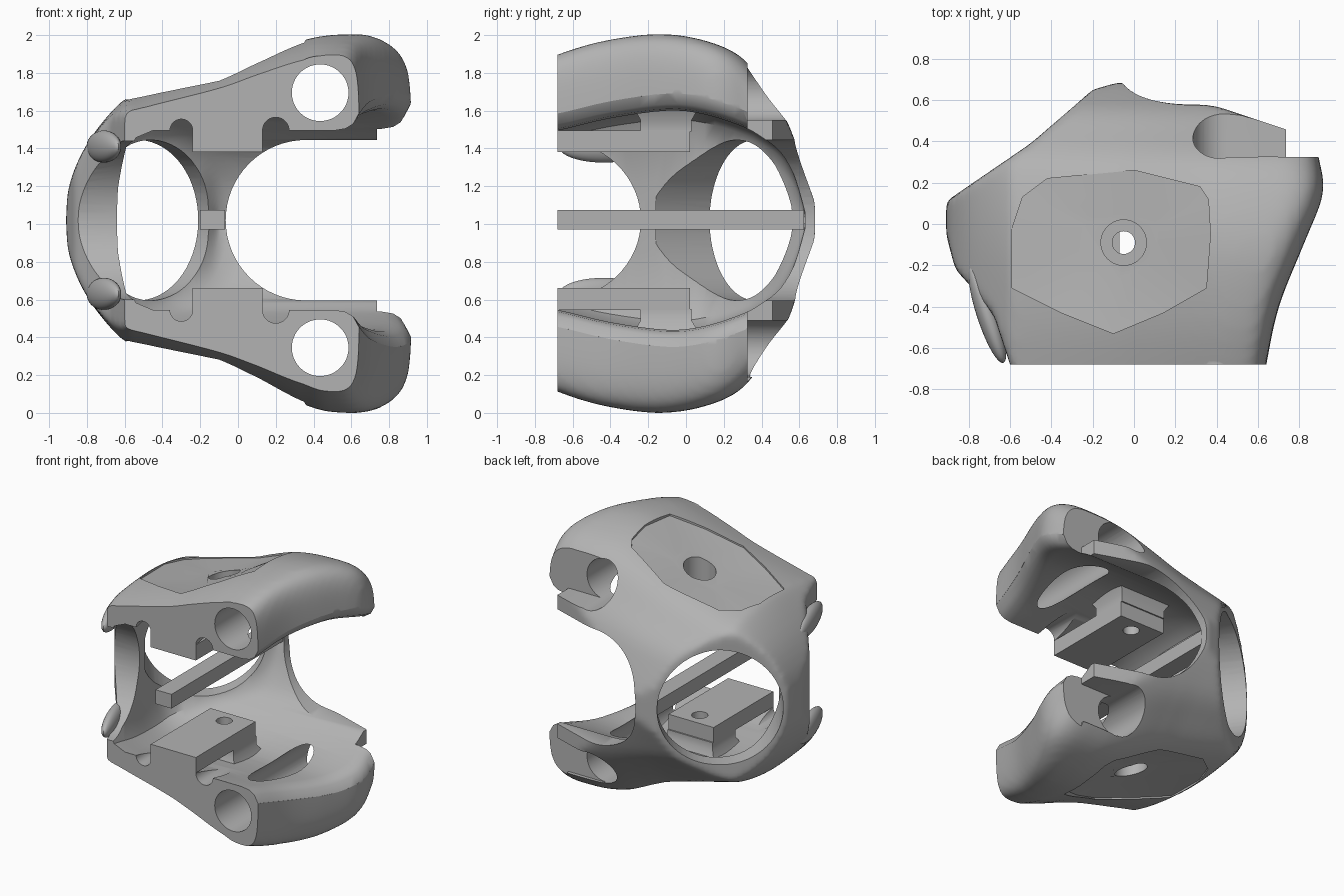
import bpy
import bmesh
from math import radians
from mathutils import Vector, Matrix

if "Cube" in bpy.data.objects:
    bpy.data.objects.remove(bpy.data.objects["Cube"], do_unlink=True)

MID = 1.02      # height of the mirror plane
FRONT = -0.68   # flat front cut

grey = bpy.data.materials.new("plain grey")
grey.use_nodes = True
grey.diffuse_color = (0.45, 0.45, 0.45, 1)
grey.node_tree.nodes["Principled BSDF"].inputs["Base Color"].default_value = (0.45, 0.45, 0.45, 1)


def finish(name, bm):
    bmesh.ops.recalc_face_normals(bm, faces=bm.faces)
    mesh = bpy.data.meshes.new(name)
    bm.to_mesh(mesh)
    bm.free()
    mesh.materials.append(grey)
    ob = bpy.data.objects.new(name, mesh)
    bpy.context.collection.objects.link(ob)
    return ob


def loft(name, rings):
    """Skin a list of equal-length rings and cap the ends."""
    bm = bmesh.new()
    rows = [[bm.verts.new(p) for p in ring] for ring in rings]
    n = len(rows[0])
    for a, b in zip(rows, rows[1:]):
        for i in range(n):
            j = (i + 1) % n
            bm.faces.new((a[i], a[j], b[j], b[i]))
    bm.faces.new(rows[0])
    bm.faces.new(rows[-1])
    return finish(name, bm)


def box(name, x, y, z):
    return loft(name, [[(x[0], y[0], h), (x[1], y[0], h), (x[1], y[1], h), (x[0], y[1], h)] for h in z])


def rod(name, center, axis, radius, length, scale=(1, 1, 1)):
    bm = bmesh.new()
    turn = Vector((0, 0, 1)).rotation_difference(Vector(axis)).to_matrix().to_4x4()
    m = Matrix.Translation(center) @ Matrix.Diagonal((*scale, 1)) @ turn
    bmesh.ops.create_cone(bm, cap_ends=True, segments=64, radius1=radius, radius2=radius,
                          depth=length, matrix=m)
    return finish(name, bm)


def apply_mod(ob, kind, **settings):
    mod = ob.modifiers.new(kind, kind)
    for key, value in settings.items():
        setattr(mod, key, value)
    bpy.context.view_layer.objects.active = ob
    bpy.ops.object.modifier_apply(modifier=mod.name)


def boolean(ob, tool, operation="DIFFERENCE"):
    apply_mod(ob, "BOOLEAN", operation=operation, object=tool, solver="EXACT")
    bpy.data.objects.remove(tool, do_unlink=True)


def interp(table, t):
    for (a, va), (b, vb) in zip(table, table[1:]):
        if t <= b:
            return va + (vb - va) * max(0, (t - a) / (b - a))
    return table[-1][1]


def smooth(points, steps=4):
    """Resample a polyline as a flowing curve through its points."""
    pts = [Vector(p) for p in points]
    pts = [pts[0]] + pts + [pts[-1]]
    out = []
    for a, b, c, d in zip(pts, pts[1:], pts[2:], pts[3:]):
        for k in range(steps):
            t = k / steps
            out.append(tuple(b + (c - a) * t / 2 + (2 * a - 5 * b + 4 * c - d) * t**2 / 2
                             + (3 * b - a - 3 * c + d) * t**3 / 2))
    return out + [tuple(pts[-1])]


# Outer body: front outline swept along y, trimmed by the plan outline
height = smooth([(-0.85, 0.82), (-0.68, 0.89), (-0.45, 0.96), (-0.15, 1.0), (0.1, 0.965),
                 (0.3, 0.87), (0.45, 0.67), (0.55, 0.51), (0.62, 0.32), (0.69, 0.1)])
reach = smooth([(-0.85, 0.61), (-0.68, 0.64), (-0.4, 0.7), (-0.1, 0.82), (0.15, 0.915), (0.33, 0.89)])
crest = smooth([(-0.91, 0.02), (-0.89, 0.2), (-0.79, 0.42), (-0.62, 0.625), (-0.5, 0.67), (-0.1, 0.785),
                (0.1, 0.865), (0.37, 0.96), (0.63, 0.985), (0.8, 0.97), (0.89, 0.88), (0.92, 0.68),
                (0.92, 0.3)])
# The underside of the lower prong hangs slightly deeper
sag = [(0.1, 0), (0.5, 0.035), (1, 0.035)]
outline = crest + [(x, -z - interp(sag, x)) for x, z in reversed(crest)]
rings = []
for y, h in height:
    squeeze = (interp(reach, y) - 0.37) / 0.55
    rings.append([(x if x < 0.37 else 0.37 + (x - 0.37) * squeeze, y, MID + z * h)
                  for x, z in outline])
body = loft("shell_body", rings)
plan = [(-0.54, -0.86), (-0.6, -0.68), (-0.68, -0.44), (-0.8, -0.29), (-0.865, -0.22), (-0.91, -0.05),
        (-0.91, 0.11), (-0.5, 0.39), (-0.2, 0.65), (-0.06, 0.69), (0.1, 0.625), (0.4, 0.57),
        (0.76, 0.45), (0.95, 0.33), (0.95, -0.86)]
boolean(body, loft("plan_tool", [[(x, y, z) for x, y in plan] for z in (-0.5, 2.5)]), "INTERSECT")
apply_mod(body, "REMESH", mode="VOXEL", voxel_size=0.025)
apply_mod(body, "SMOOTH", factor=0.5, iterations=7)

# Collars around the front tubes
for s in (1, -1):
    boolean(body, rod("collar_tool", (0.435, -0.7, MID + s * 0.675), (0, 1, 0), 0.195, 0.2), "UNION")

# Flat front, hollow interior with rounded prong undersides, and the open side
boolean(body, box("front_tool", (-2, 2), (-2, FRONT), (-1, 3)))
cavity = smooth([(-0.85, -0.58, 0.46), (-0.68, -0.6, 0.475), (-0.4, -0.62, 0.54), (-0.1, -0.655, 0.58),
                 (0.1, -0.64, 0.56), (0.3, -0.47, 0.495), (0.4, -0.35, 0.44), (0.5, -0.21, 0.36),
                 (0.58, -0.14, 0.22), (0.63, -0.11, 0.05)])
rings = []
for y, left, h in cavity:
    r = interp(reach, y) if y < 0.34 else 1.15
    half = [(left, 0.3 * h), (left + 0.02, 0.75 * h), (left + 0.06, 0.92 * h), (left + 0.15, h),
            (r - 0.13, h), (r - 0.07, h + 0.01), (r - 0.03, h + 0.035), (r, h + 0.09), (1.3, h + 0.11)]
    rings.append([(x, y, MID + z) for x, z in half + [(x, -z) for x, z in reversed(half)]])
boolean(body, loft("cavity_tool", rings))
boolean(body, rod("side_round_tool", (0.36, 0, MID), (0, 1, 0), 0.425, 3))
boolean(body, box("side_tool", (0.36, 2), (-2, 2), (MID - 0.425, MID + 0.425)))

# Round window at the back, open notch at the front corner
boolean(body, rod("window_tool", (-0.55, 0.385, MID), (-0.6, 0.8, 0), 0.425, 0.75))
boolean(body, rod("notch_tool", (-0.85, FRONT, MID), (1, 0, 0), 0.42, 1.0, (1, 1.05, 1)))


def roof(x, y):
    return interp(crest, x) * interp(height, y)


pocket = [(-0.59, -0.31), (-0.35, -0.43), (-0.1, -0.53), (0.14, -0.43), (0.35, -0.31), (0.37, -0.05),
          (0.36, 0.12), (0.32, 0.18), (0.0, 0.26), (-0.42, 0.22), (-0.54, 0.13), (-0.59, -0.02)]
for s in (1, -1):
    # Tube through each prong, opening into a square recess at the back
    boolean(body, rod("tube_tool", (0.435, 0, MID + s * 0.675), (0, 1, 0), 0.15, 3))
    z = sorted((MID + s * 0.53, MID + s * 0.83))
    boolean(body, box("recess_tool", (0.435, 2), (0.325, 2), z))
    z = sorted((MID + s * 0.3, MID + s * 1.1))
    boolean(body, box("lip_tool", (0.735, 2), (0.325, 2), z))
    # Shallow grooves either side of the plates
    for x, r in ((0.2, 0.07), (-0.3, 0.06)):
        boolean(body, rod("groove_tool", (x, -0.45, MID + s * 0.475), (0, 1, 0), r, 0.8))
    # Shallow dished pocket with a wide bore
    inner = [(-0.05 + (x + 0.05) * 0.4, -0.09 + (y + 0.09) * 0.4) for x, y in pocket]
    boolean(body, loft("pocket_tool", [
        [(x, y, MID + s * (roof(x, y) - 0.075)) for x, y in inner],
        [(x, y, MID + s * (roof(x, y) - 0.012)) for x, y in pocket],
        [(x, y, MID + s * 1.4) for x, y in pocket]]))
    boolean(body, rod("bore_tool", (-0.05, -0.09, MID + s * 0.85), (0, 0, 1), 0.11, 0.7))

# Mounting plates and their holders, mirrored top and bottom
for s, side in ((1, "upper"), (-1, "lower")):
    plate = box(side + "_plate", (-0.24, 0.13), (FRONT, 0.02),
                sorted((MID + s * 0.36, MID + s * 0.475)))
    holder = loft(side + "_plate_holder", [
        [(-0.24 - g, -0.24 - g, z), (0.13 + g, -0.24 - g, z),
         (0.13 + g, 0.03 + g, z), (-0.24 - g, 0.03 + g, z)]
        for g, z in ((0, MID + s * 0.47), (0, MID + s * 0.53), (0.04, MID + s * 0.6))])
    for part, radius in ((plate, 0.055), (holder, 0.11)):
        boolean(part, rod("drill_tool", (-0.05, -0.09, MID), (0, 0, 1), radius, 4))

    # Slender pods on the front corner
    bm = bmesh.new()
    bmesh.ops.create_uvsphere(bm, u_segments=32, v_segments=20, radius=1)
    bm.transform(Matrix.Translation((-0.71, -0.435, MID + s * 0.39))
                 @ Matrix.Rotation(radians(18), 4, "Z")
                 @ Matrix.Diagonal((0.052, 0.25, 0.085, 1)))
    finish(side + "_pod", bm)

# Long centre bar
box("centre_bar", (-0.2, -0.07), (FRONT, 0.625), (0.97, 1.075))

# Smooth shading with sharp cut edges
for ob in bpy.context.collection.objects:
    if ob.type == "MESH" and grey.name in ob.data.materials:
        bpy.ops.object.select_all(action="DESELECT")
        ob.select_set(True)
        bpy.context.view_layer.objects.active = ob
        bpy.ops.object.shade_smooth_by_angle(angle=radians(35))
